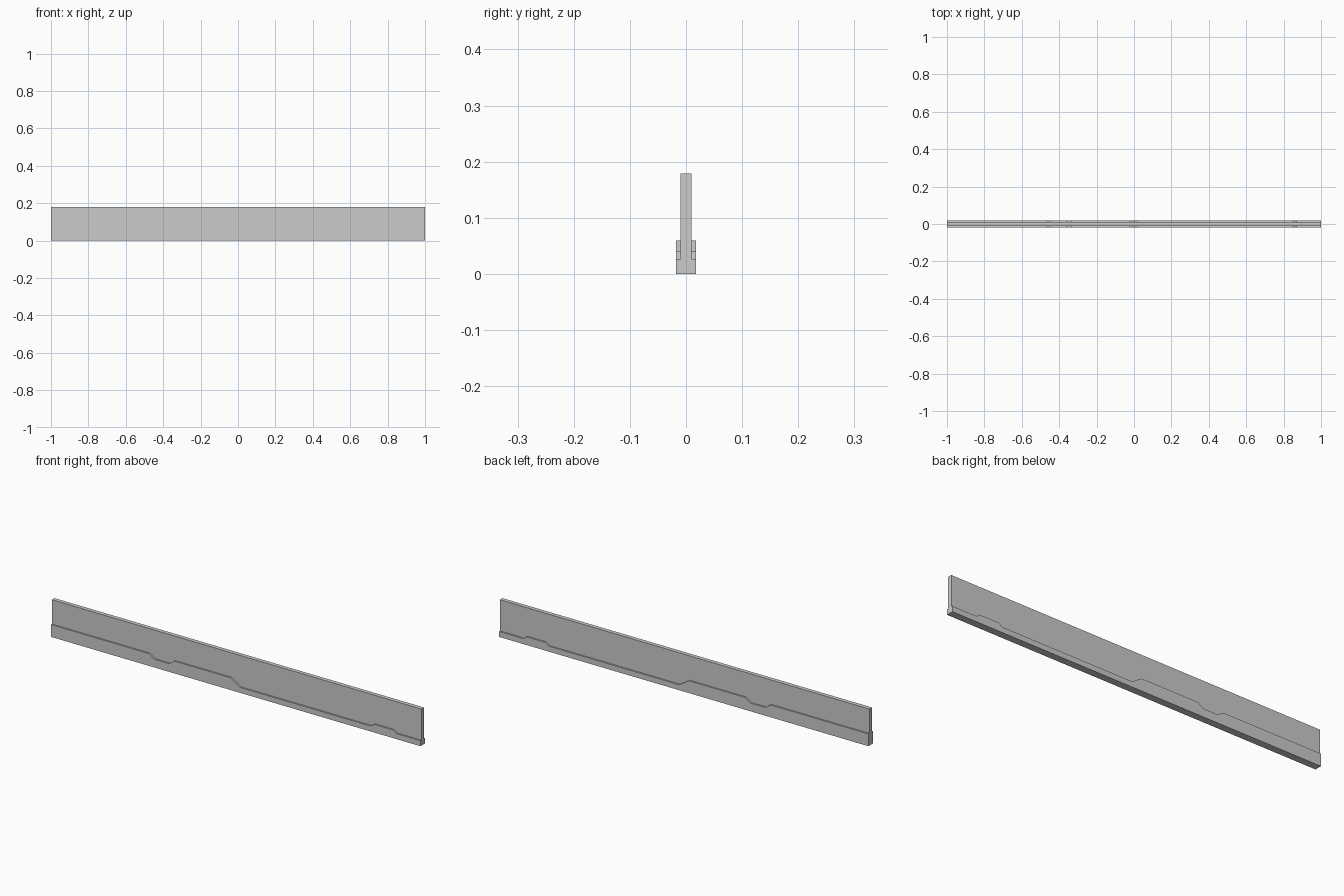
import bpy, bmesh

if "Cube" in bpy.data.objects:
    bpy.data.objects.remove(bpy.data.objects["Cube"])

HALF_WALL, HALF_BASE, HEIGHT = 0.01, 0.0175, 0.179
HIGH, MID, LOW = 0.06, 0.04, 0.0265


def prism(name, outline, y0, y1):
    """Extrude an x-z outline from y0 to y1."""
    bm = bmesh.new()
    face = bm.faces.new([bm.verts.new((x, y0, z)) for x, z in outline])
    out = bmesh.ops.extrude_face_region(bm, geom=[face])
    moved = [g for g in out["geom"] if isinstance(g, bmesh.types.BMVert)]
    bmesh.ops.translate(bm, verts=moved, vec=(0, y1 - y0, 0))
    bmesh.ops.recalc_face_normals(bm, faces=bm.faces[:])
    mesh = bpy.data.meshes.new(name)
    bm.to_mesh(mesh)
    bm.free()
    obj = bpy.data.objects.new(name, mesh)
    bpy.context.collection.objects.link(obj)
    return obj


# Upright thin panel
prism("wall_panel", [(-1, 0), (1, 0), (1, HEIGHT), (-1, HEIGHT)],
      -HALF_WALL, HALF_WALL)

# Stepped skirting strip, same on front and back
steps = [(-1, HIGH), (-0.47, HIGH), (-0.44, MID), (-0.36, MID), (-0.333, HIGH),
         (-0.027, HIGH), (0.025, LOW), (0.73, LOW), (0.75, MID), (0.853, MID),
         (0.87, LOW), (1, LOW)]
skirting = prism("skirting_strip", [(-1, 0)] + steps + [(1, 0)],
                 -HALF_BASE, -HALF_WALL)
mirror = skirting.modifiers.new("both_sides", "MIRROR")
mirror.use_axis = (False, True, False)
mirror.use_mirror_merge = False
